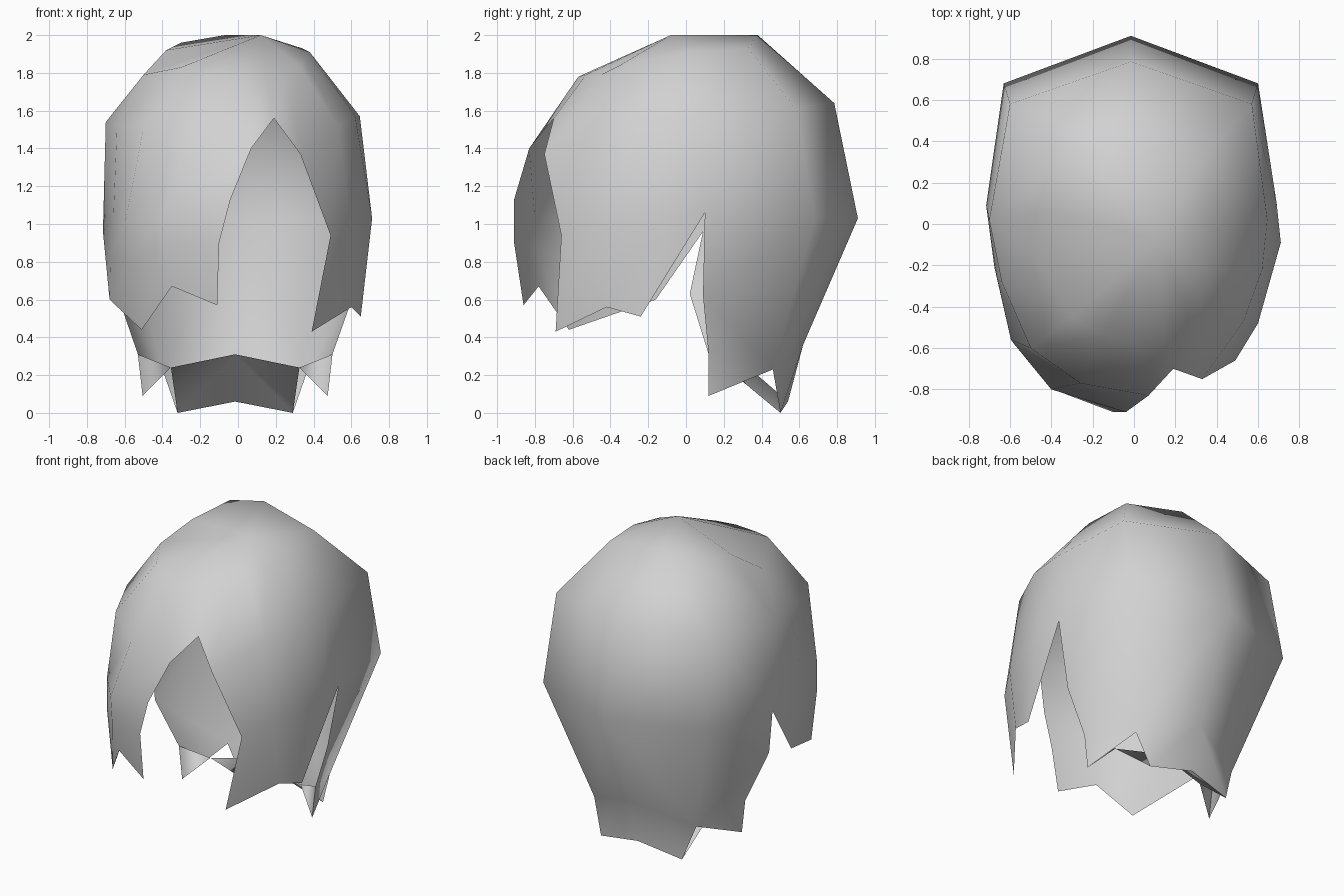
import bpy, bmesh

cube = bpy.data.objects.get("Cube")
if cube:
    bpy.data.objects.remove(cube, do_unlink=True)

grey = bpy.data.materials.new("light_grey")
grey.use_nodes = True
colour = (0.64, 0.64, 0.64, 1)
grey.diffuse_color = colour
grey.node_tree.nodes["Principled BSDF"].inputs["Base Color"].default_value = colour

MID = -.015  # the back is symmetric about this x


def mirrored(column):
    return [(round(2 * MID - x, 3), y, z) for x, y, z in column]


def make_shell(name, strips, fan=None, outward=(0, 0, 1)):
    """Bridge pairs of top-down columns, merge shared points, close the crown."""
    bm = bmesh.new()
    verts = {}

    def v(p):
        if p not in verts:
            verts[p] = bm.verts.new(p)
        return verts[p]

    def face(points):
        unique = list(dict.fromkeys(points))
        if len(unique) > 2:
            bm.faces.new([v(p) for p in unique])

    for a, b in strips:
        for i in range(min(len(a), len(b)) - 1):
            face((a[i], a[i + 1], b[i + 1], b[i]))
        if fan:
            face((fan, a[0], b[0]))
    bmesh.ops.recalc_face_normals(bm, faces=bm.faces)
    bm.faces.ensure_lookup_table()
    top = max(bm.faces, key=lambda f: f.calc_center_median().z)
    if sum(n * o for n, o in zip(top.normal, outward)) < 0:
        bmesh.ops.reverse_faces(bm, faces=bm.faces)
    mesh = bpy.data.meshes.new(name)
    bm.to_mesh(mesh)
    bm.free()
    mesh.materials.append(grey)
    for p in mesh.polygons:
        p.use_smooth = True
    ob = bpy.data.objects.new(name, mesh)
    bpy.context.collection.objects.link(ob)
    return ob


# Back and side columns of the left half
back = [(-.07, .38, 2), (MID, .785, 1.64), (MID, .91, 1.03), (MID, .62, .36), (MID, .54, .06)]
corner = [(.34, .33, 1.93), (.57, .58, 1.61), (.60, .68, 1.03)]
notch, tip = (.37, .46, .23), (.29, .50, 0)
side = [(.38, .02, 1.91), (.645, .02, 1.57), (.69, .10, 1.06)]
lock = [(.61, .09, .62), (.50, .12, .31), (.475, .12, .09)]

# Right half: same hem, slightly different crown and side slit
right_corner = [(-.30, .345, 1.96)] + mirrored(corner[1:])
right_notch, right_tip = mirrored([notch, tip])
right_temple = [(-.38, .05, 1.92), (-.70, .02, 1.54), (-.715, .09, .96)]
right_lock = [(-.64, .02, .63)] + mirrored(lock[1:])

# Front columns, from the left side round to the parting
left_side = [(.36, -.22, 1.87), (.62, -.22, 1.57), (.71, -.09, 1.03), (.65, -.24, .51)]
left_front = [(.32, -.35, 1.84), (.53, -.47, 1.52), (.60, -.48, 1.0), (.60, -.42, .56)]
left_edge = [(.26, -.45, 1.79), (.33, -.75, 1.37), (.49, -.66, .94), (.39, -.69, .43)]
parting = [(.14, -.53, 1.79), (.19, -.70, 1.56)]

# Fringe sweeping to the right side
fringe_edge = [(.02, -.57, 1.78), (.07, -.83, 1.40), (-.04, -.91, 1.13),
               (-.10, -.91, .90), (-.11, -.86, .57)]
fringe_mid = [(-.15, -.54, 1.79), (-.26, -.77, 1.45), (-.40, -.80, 1.03),
              (-.39, -.80, .88), (-.35, -.78, .67)]
fringe_side = [(-.30, -.45, 1.83), (-.50, -.60, 1.51), (-.595, -.56, 1.02),
               (-.58, -.58, .80), (-.51, -.62, .44)]
right_side = [(-.50, -.12, 1.79), (-.64, -.28, 1.53), (-.66, -.27, 1.03),
              (-.675, -.21, .83), (-.68, -.16, .60)]

strips = [(back, corner + [notch, tip]),
          (corner + [notch] * 3, side + lock),
          (back, right_corner + [right_notch, right_tip]),
          (right_corner + [right_notch] * 3, right_temple + right_lock)]
front = [side + [side[2]], left_side, left_front, left_edge, parting,
         fringe_edge, fringe_mid, fringe_side, right_side,
         right_temple + [right_temple[2]] * 2]
strips += list(zip(front, front[1:]))
make_shell("hair_shell", strips, fan=(.12, -.08, 2))

# Folded lining inside the nape hem: back flap and a small triangle each side
inner = (.325, .21, .24)
lining = [([(MID, .25, .31), back[4]], [inner, tip]),
          ([inner, inner], lock[1:])]
lining += [(a if a[1] == back[4] else mirrored(a), mirrored(b)) for a, b in lining]
make_shell("nape_lining", lining, outward=(0, -1, -1))
